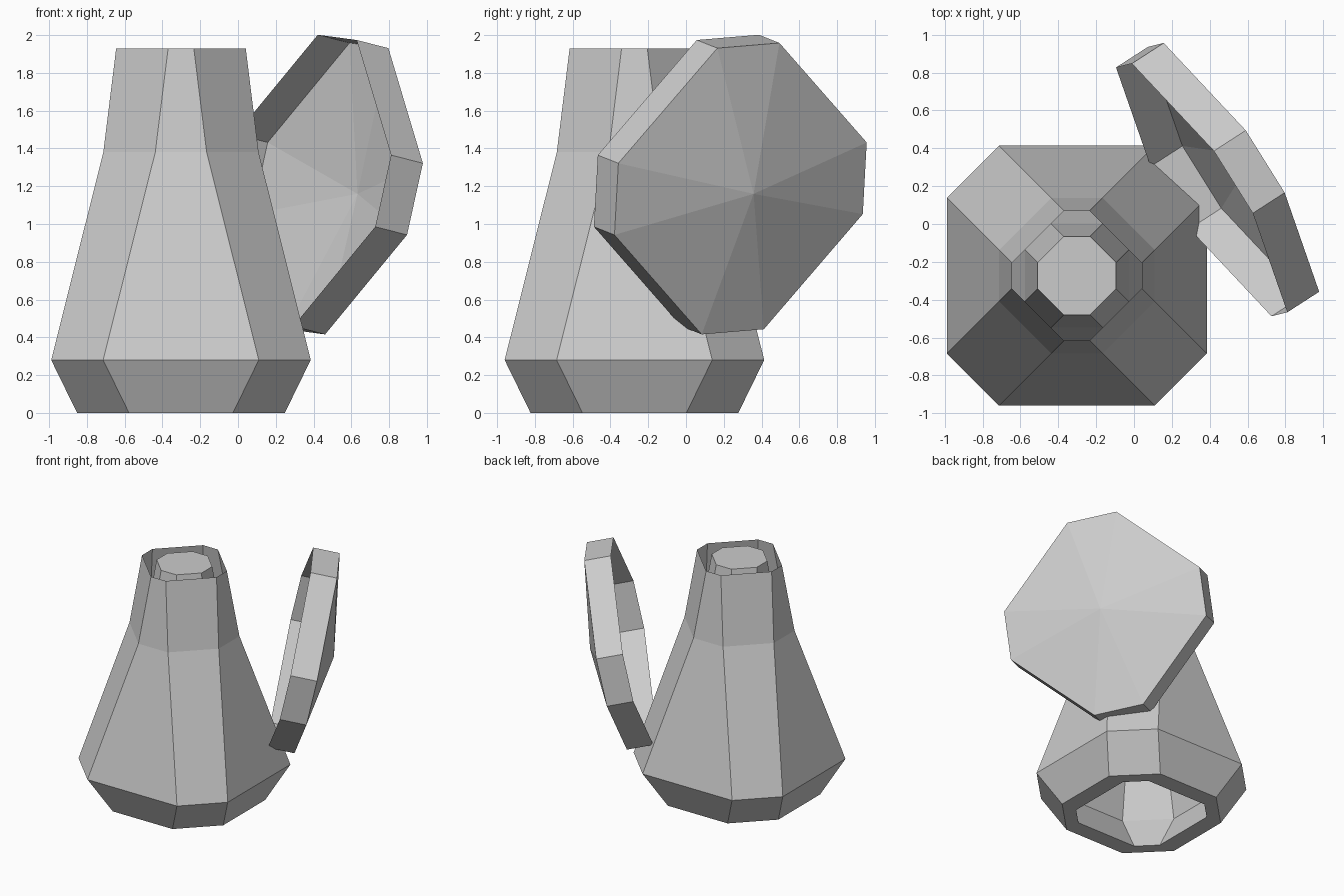
import bpy
import bmesh
from mathutils import Matrix, Vector

cube = bpy.data.objects.get("Cube")
if cube:
    bpy.data.objects.remove(cube, do_unlink=True)

grey = bpy.data.materials.new("light_grey")
grey.use_nodes = True
colour = (0.6, 0.6, 0.6, 1)
grey.diffuse_color = colour
grey.node_tree.nodes["Principled BSDF"].inputs["Base Color"].default_value = colour


def octagon(bm, half, corner, z):
    """Ring of a square with its corners cut off by the length corner."""
    f = half - corner
    ring = [(half, -f), (half, f), (f, half), (-f, half),
            (-half, f), (-half, -f), (-f, -half), (f, -half)]
    return [bm.verts.new((x, y, z)) for x, y in ring]


def bridge(bm, low, high):
    for i in range(8):
        j = (i + 1) % 8
        bm.faces.new((low[i], low[j], high[j], high[i]))


def loft(bm, profile):
    rings = [octagon(bm, *p) for p in profile]
    for low, high in zip(rings, rings[1:]):
        bridge(bm, low, high)
    return rings


def finish(bm, name, matrix):
    mesh = bpy.data.meshes.new(name)
    bm.to_mesh(mesh)
    bm.free()
    mesh.materials.append(grey)
    obj = bpy.data.objects.new(name, mesh)
    obj.matrix_world = matrix
    bpy.context.collection.objects.link(obj)


# Vessel: outer wall, inner wall closed at the top, and the base rim between
CUT = 0.275
place = Matrix.Translation((-0.302, -0.273, 0))
bm = bmesh.new()
outer = loft(bm, [(0.55, CUT, 0), (0.687, CUT, 0.28),
                  (0.411, CUT, 1.38), (0.343, CUT, 1.93)])
inner = loft(bm, [(0.412, CUT / 2, 0), (0.55, CUT, 0.28),
                  (0.275, CUT / 2, 1.38), (0.207, CUT / 2, 1.93)])
bridge(bm, inner[0], outer[0])
bm.faces.new(inner[-1])
finish(bm, "vessel", place)

# Lid: open shallow dish with a low cone, leaning beside the vessel
normal = Vector((0.82, 0.53, -0.21)).normalized()
side = Vector((0.53, -0.56, 0.64))
side = (side - normal * side.dot(normal)).normalized()
across = side.cross(normal)
lean = Matrix((across, side, normal)).transposed().to_4x4()
bm = bmesh.new()
rings = loft(bm, [(0.687, CUT, -0.205), (0.687, CUT, 0)])
tip = bm.verts.new((0, 0, 0.13))
for i in range(8):
    bm.faces.new((rings[1][i], rings[1][(i + 1) % 8], tip))
finish(bm, "lid", Matrix.Translation((0.526, 0.289, 1.187)) @ lean)
